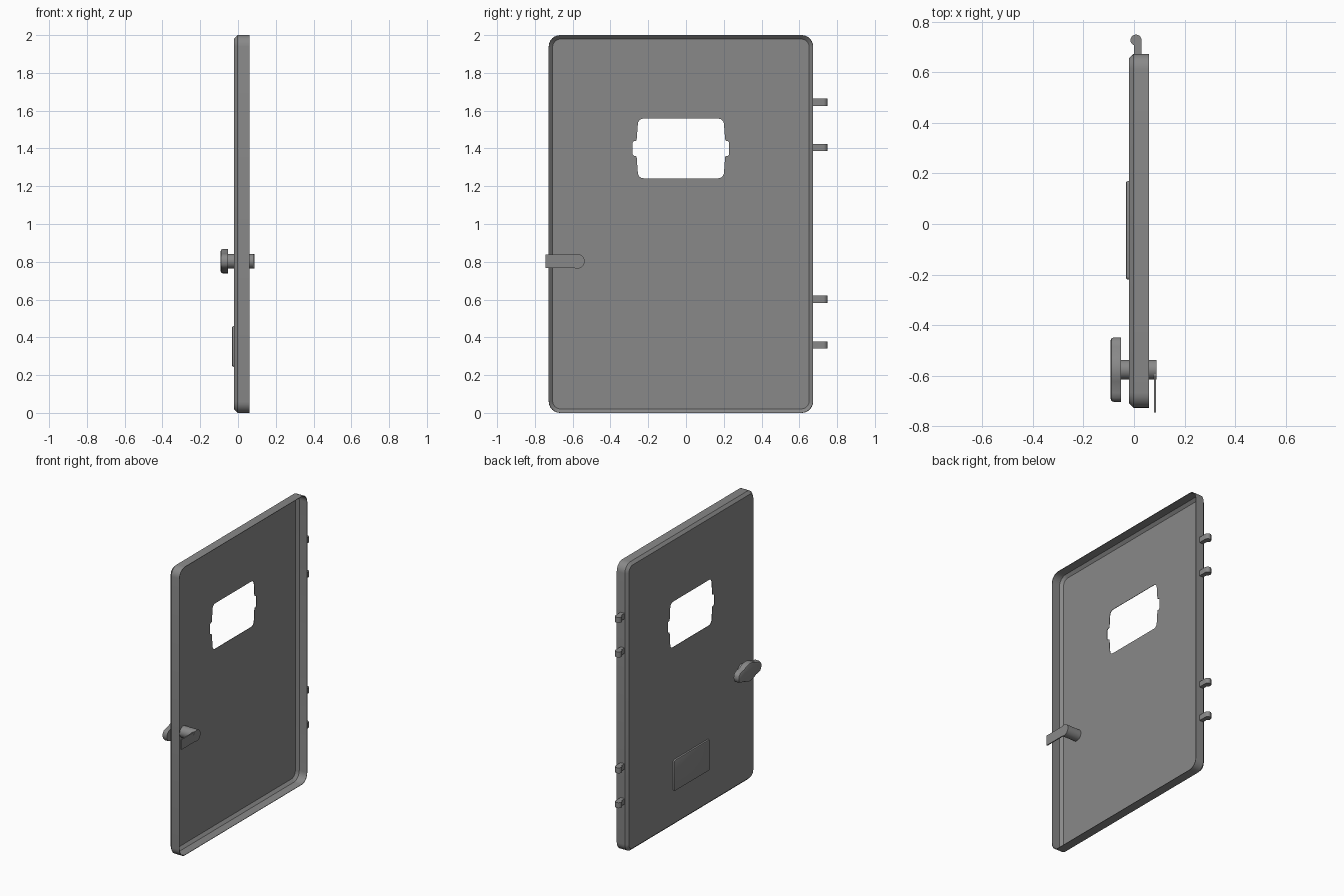
import bpy, bmesh
from math import sin, cos, pi, radians

if "Cube" in bpy.data.objects:
    bpy.data.objects.remove(bpy.data.objects["Cube"])

# Dark grey painted metal
metal = bpy.data.materials.new("dark_metal")
metal.diffuse_color = (0.25, 0.25, 0.25, 1.0)
metal.use_nodes = True
metal.node_tree.nodes["Principled BSDF"].inputs["Base Color"].default_value = metal.diffuse_color


def arc(cx, cy, r, a0, a1, n):
    return [(cx + r * cos(radians(a0 + (a1 - a0) * i / n)),
             cy + r * sin(radians(a0 + (a1 - a0) * i / n))) for i in range(n + 1)]


def rounded_rect(cy, cz, hy, hz, r, n=6):
    pts = []
    for k, (sy, sz) in enumerate([(1, 1), (-1, 1), (-1, -1), (1, -1)]):
        pts += arc(cy + sy * (hy - r), cz + sz * (hz - r), r, 90 * k, 90 * k + 90, n)
    return pts


def mirror4(quarter, cy, cz):
    """Closed outline from a quarter running from the +y axis to the +z axis."""
    half = quarter + [(-y, z) for y, z in reversed(quarter)]
    full = half + [(-y, -z) for y, z in half]
    out = []
    for y, z in full:
        p = (cy + y, cz + z)
        if not any(abs(p[0] - q[0]) + abs(p[1] - q[1]) < 1e-6 for q in out):
            out.append(p)
    return out


def finish(name, bm, angle=35):
    me = bpy.data.meshes.new(name)
    bm.to_mesh(me)
    bm.free()
    me.materials.append(metal)
    ob = bpy.data.objects.new(name, me)
    bpy.context.collection.objects.link(ob)
    bpy.ops.object.select_all(action='DESELECT')
    ob.select_set(True)
    bpy.context.view_layer.objects.active = ob
    bpy.ops.object.shade_smooth_by_angle(angle=radians(angle))
    return ob


def prism(name, pts, lo, hi, axis='X', bevel=0.0):
    """Extrude an outline: (y, z) along X, or (x, y) along Z; bevel softens the lo rim."""
    bm = bmesh.new()
    place = (lambda p, d: (d, p[0], p[1])) if axis == 'X' else (lambda p, d: (p[0], p[1], d))
    a = [bm.verts.new(place(p, lo)) for p in pts]
    b = [bm.verts.new(place(p, hi)) for p in pts]
    n = len(pts)
    cap = bm.faces.new(a)
    bm.faces.new(b)
    for i in range(n):
        bm.faces.new((a[i], a[(i + 1) % n], b[(i + 1) % n], b[i]))
    bmesh.ops.recalc_face_normals(bm, faces=bm.faces)
    if bevel:
        bmesh.ops.bevel(bm, geom=list(cap.edges), offset=bevel, segments=2,
                        profile=0.5, affect='EDGES')
    return finish(name, bm)


# Door panel: thin pressed tray, open towards +x, with a window opening
CY = -0.027
bm = bmesh.new()
loops = []
for x, inset in [(0.06, 0.0), (-0.002, 0.0), (-0.02, 0.018)]:
    pts = rounded_rect(CY, 1.0, 0.7 - inset, 1.0 - inset, 0.06 - inset)
    loops.append([bm.verts.new((x, y, z)) for y, z in pts])
n = len(loops[0])
for a, b in zip(loops, loops[1:]):
    for i in range(n):
        bm.faces.new((a[i], a[(i + 1) % n], b[(i + 1) % n], b[i]))

# Window outline with a shallow notch on each side
quarter = [(0.255, 0.0), (0.255, 0.032), (0.249, 0.039), (0.237, 0.041), (0.234, 0.048)]
quarter += arc(0.198, 0.128, 0.03, 0, 90, 5)
win = [bm.verts.new((-0.02, y, z)) for y, z in mirror4(quarter, CY, 1.4)]
edges = [bm.edges.new((win[i], win[(i + 1) % len(win)])) for i in range(len(win))]
last = loops[-1]
edges += [bm.edges.get((last[i], last[(i + 1) % n])) for i in range(n)]
bmesh.ops.triangle_fill(bm, edges=edges, use_beauty=True)
bmesh.ops.recalc_face_normals(bm, faces=bm.faces)
if sum(f.normal.x * f.calc_area() for f in bm.faces) > 0:
    bmesh.ops.reverse_faces(bm, faces=bm.faces)

# Give the sheet its thickness by offsetting a copy inwards
T = 0.003
bm.normal_update()
outer = list(bm.faces)
copy = bmesh.ops.duplicate(bm, geom=bm.verts[:] + bm.edges[:] + bm.faces[:])
inner_faces = [g for g in copy["geom"] if isinstance(g, bmesh.types.BMFace)]
for v in {v for f in inner_faces for v in f.verts}:
    x = v.co.x
    v.co.x = x + T if x < 0 else x
    on_rim = x > -0.01
    if on_rim or max(abs(v.co.y - CY) / 0.68, abs(v.co.z - 1) / 0.98) > 0.9:
        v.co.y = CY + (v.co.y - CY) * (1 - T / 0.7)
        v.co.z = 1 + (v.co.z - 1) * (1 - T)
bmesh.ops.reverse_faces(bm, faces=inner_faces)
vmap = copy["vert_map"]
for e in [e for f in outer for e in f.edges if len(e.link_faces) == 1]:
    p, q = e.verts
    loop = e.link_loops[0]
    p, q = loop.vert, loop.link_loop_next.vert
    bm.faces.new((q, p, vmap[p], vmap[q]))
finish("door_panel", bm, 30)

# Raised sign plate on the outer face
prism("sign_plate", rounded_rect(-0.025, 0.352, 0.195, 0.108, 0.012, 3),
      -0.032, -0.018, bevel=0.008)

# Handle: spindle, winged knob outside, latch tongue inside
HY, HZ = -0.576, 0.803
prism("handle_spindle", arc(HY, HZ, 0.039, 0, 345, 23), -0.06, 0.088)
wing = [(0.128, 0.0), (0.124, 0.02), (0.112, 0.034), (0.092, 0.04), (0.068, 0.044),
        (0.047, 0.054), (0.024, 0.062), (0.0, 0.065)]
prism("handle_knob", mirror4(wing, HY, HZ), -0.093, -0.052, bevel=0.014)
prism("latch_tongue", [(-0.745, HZ - 0.035), (HY, HZ - 0.035),
                       (HY, HZ + 0.035), (-0.745, HZ + 0.035)], 0.08, 0.0875)

# Hinge knuckles: flat arm ending in a round eye
knuckle = [(0.03, 0.671)] + arc(0.008, 0.727, 0.022, 0, 248, 14) + [(0.0, 0.671)]
for i, z in enumerate((0.36, 0.602, 1.405, 1.645)):
    prism(f"hinge_knuckle_{i + 1}", knuckle, z - 0.019, z + 0.019, axis='Z')
